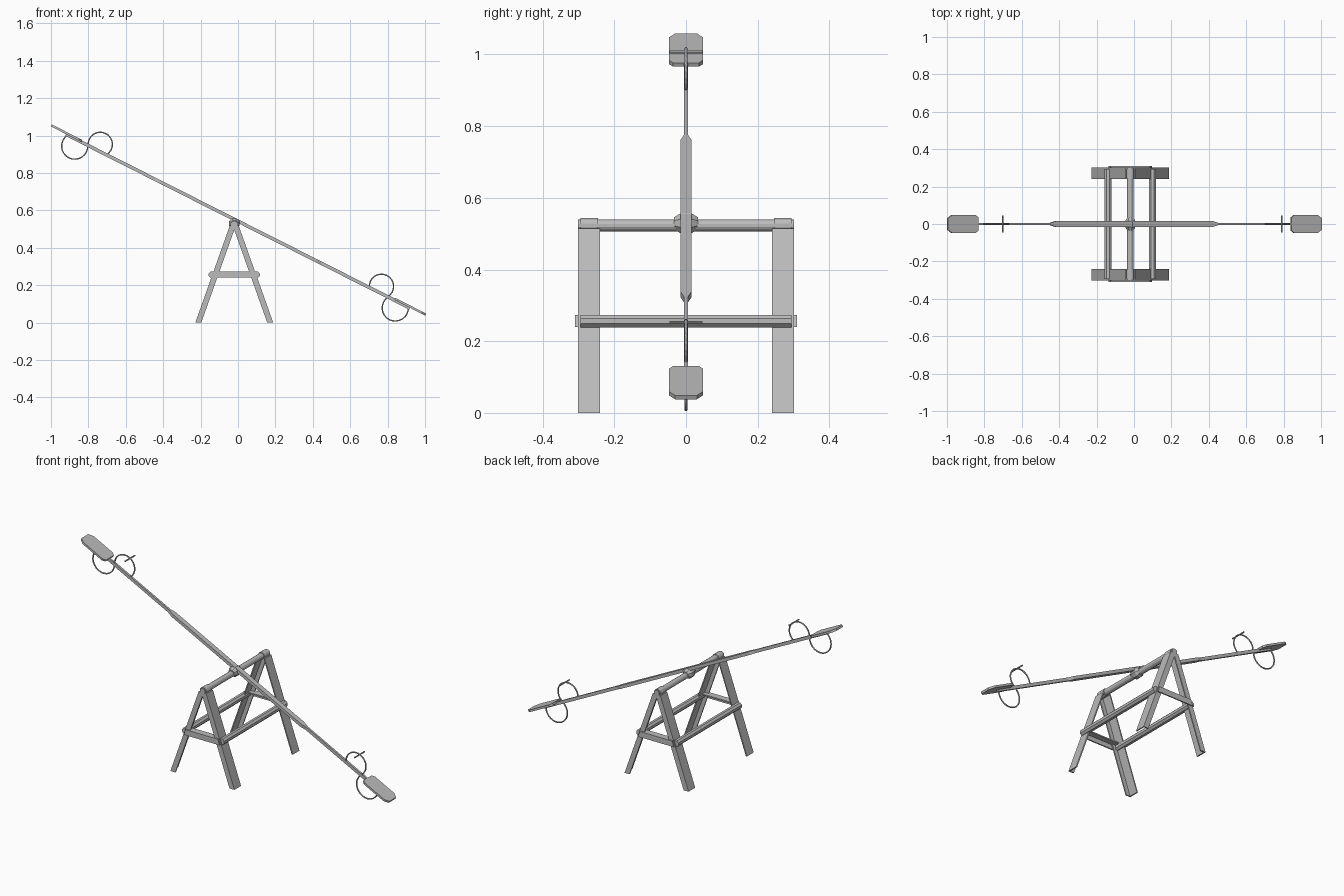
import bpy, bmesh, math
from mathutils import Matrix, Vector

if "Cube" in bpy.data.objects:
    bpy.data.objects.remove(bpy.data.objects["Cube"])

grey = bpy.data.materials.new("grey_metal")
grey.use_nodes = True
COLOR = (0.5, 0.5, 0.5, 1)
grey.diffuse_color = COLOR
grey.node_tree.nodes["Principled BSDF"].inputs["Base Color"].default_value = COLOR

AXIS_X = -0.02       # middle of the stand
PIVOT_Z = 0.523
TILT = Matrix.Translation((0, 0, 0.543)) @ Matrix.Rotation(math.atan(0.505), 4, "Y")


def add_mesh(name, bm, matrix=None, smooth=False):
    if matrix is not None:
        bm.transform(matrix)
    bmesh.ops.recalc_face_normals(bm, faces=bm.faces)
    mesh = bpy.data.meshes.new(name)
    bm.to_mesh(mesh)
    bm.free()
    mesh.materials.append(grey)
    obj = bpy.data.objects.new(name, mesh)
    bpy.context.collection.objects.link(obj)
    if smooth:
        mesh.shade_smooth()
    return obj


def loft(rings):
    """Join equal-sized rings of points into a capped solid."""
    bm = bmesh.new()
    loops = [[bm.verts.new(p) for p in ring] for ring in rings]
    n = len(loops[0])
    for a, b in zip(loops, loops[1:]):
        for i in range(n):
            j = (i + 1) % n
            bm.faces.new((a[i], a[j], b[j], b[i]))
    bm.faces.new(loops[0])
    bm.faces.new(loops[-1])
    return bm


def tube_y(name, x, z, profile, sides=8, matrix=None):
    """Turned part along y; profile is a list of (y, radius)."""
    rings = []
    for y, r in profile:
        angles = [math.tau * (i + 0.5) / sides for i in range(sides)]
        rings.append([(x + r * math.cos(a), y, z + r * math.sin(a)) for a in angles])
    return add_mesh(name, loft(rings), matrix)


def angle_leg(name, sx, sy):
    """Splayed angle-iron leg, cut level at top and foot."""
    t, w = 0.007, 0.032
    rings = []
    for z, out in ((0, 0.208), (0.515, 0.025)):
        section = [(out, 0.24), (out, 0.302), (out - w, 0.302),
                   (out - w, 0.302 - t), (out - t, 0.302 - t), (out - t, 0.24)]
        rings.append([(AXIS_X + sx * x, sy * y, z) for x, y in section])
    add_mesh(name, loft(rings))


def angle_brace(name, sy):
    """Horizontal angle-iron brace across one frame."""
    t = 0.007
    section = [(0.309, 0.24), (0.309, 0.273), (0.27, 0.273),
               (0.27, 0.273 - t), (0.309 - t, 0.273 - t), (0.309 - t, 0.24)]
    rings = [[(AXIS_X + sx * (0.117 - (z - 0.24) * 0.35), sy * y, z) for y, z in section]
             for sx in (-1, 1)]
    add_mesh(name, loft(rings))


# Stand: two A-frames
for sy, end in ((-1, "front"), (1, "back")):
    for sx, side in ((-1, "right"), (1, "left")):
        angle_leg(f"{end}_{side}_leg", sx, sy)
    angle_brace(f"{end}_brace", sy)
    tube_y(f"{end}_pivot_sleeve", AXIS_X, PIVOT_Z,
           [(sy * 0.245, 0.021), (sy * 0.295, 0.021)], 12)

# Tie rods between the frames
for sx, side in ((-1, "right"), (1, "left")):
    tube_y(f"{side}_tie_rod", AXIS_X + sx * 0.119, 0.256,
           [(-0.295, 0.019), (0.295, 0.019)])

# Pivot pipe with a chamfered hub
tube_y("pivot_pipe", AXIS_X, PIVOT_Z, [(-0.302, 0.017), (0.302, 0.017)], 12)
tube_y("pivot_hub", AXIS_X, PIVOT_Z + 0.006,
       [(-0.034, 0.018), (-0.014, 0.031), (0.014, 0.031), (0.034, 0.018)])

# Tilting beam: stout middle tapering to slim ends
rings = []
for u, half in ((-1.03, 0.006), (-0.5, 0.006), (-0.47, 0.015),
                (0.47, 0.015), (0.5, 0.006), (1.03, 0.006)):
    rings.append([(u, -half, -0.01), (u, half, -0.01), (u, half, 0.008), (u, -half, 0.008)])
add_mesh("beam", loft(rings), TILT)


def wire_path():
    """S-shaped centre line: grip loop above, foot loop below."""
    points = []
    for centre, height, radius, sign in ((0.842, 0.034, 0.065, 1), (0.96, -0.036, 0.07, -1)):
        dip = math.asin(abs(height) / radius)
        steps = 16
        for i in range(steps + 1):
            a = math.pi + dip - (math.pi + 2 * dip) * i / steps
            points.append((centre + radius * math.cos(a),
                           height + sign * radius * math.sin(a)))
    return points


def wire_loop(name, s):
    path = [Vector((s * u, 0, v)) for u, v in wire_path()]
    radius, sides = 0.004, 6
    rings = []
    for i, p in enumerate(path):
        d = (path[min(i + 1, len(path) - 1)] - path[max(i - 1, 0)]).normalized()
        across = Vector((0, 1, 0))
        normal = d.cross(across)
        rings.append([p + radius * (math.cos(math.tau * k / sides) * across
                                    + math.sin(math.tau * k / sides) * normal)
                      for k in range(sides)])
    add_mesh(name, loft(rings), TILT, smooth=True)


# Seats, grips and wire loops at both ends
for s, side in ((-1, "right"), (1, "left")):
    outline = [(0.938, -0.036), (0.955, -0.048), (1.095, -0.048), (1.121, -0.03),
               (1.121, 0.03), (1.095, 0.048), (0.955, 0.048), (0.938, 0.036)]
    seat = loft([[(s * u, y, v) for u, y in outline] for v in (0.0, 0.012)])
    add_mesh(f"{side}_seat", seat, TILT)
    wire_loop(f"{side}_wire_loop", s)
    tube_y(f"{side}_grip", s * 0.836, 0.097, [(-0.046, 0.004), (0.046, 0.004)], 8, TILT)
